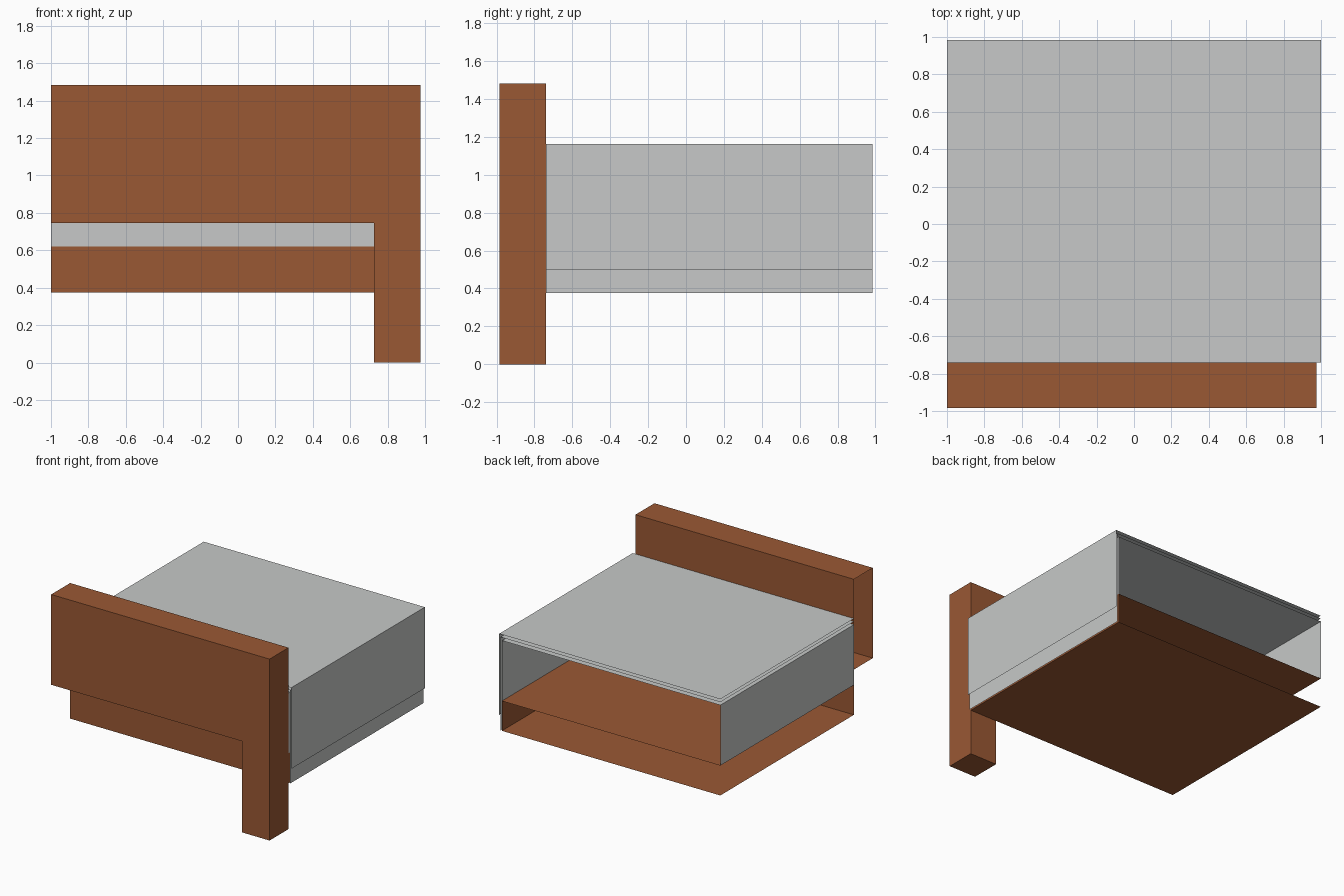
import bpy
import bmesh

if "Cube" in bpy.data.objects:
    bpy.data.objects.remove(bpy.data.objects["Cube"])


def material(name, rgb):
    m = bpy.data.materials.new(name)
    m.diffuse_color = (*rgb, 1)
    m.use_nodes = True
    m.node_tree.nodes["Principled BSDF"].inputs["Base Color"].default_value = m.diffuse_color
    return m


WOOD = material("brown wood", (0.323, 0.098, 0.034))
LINEN = material("pale grey linen", (0.57, 0.584, 0.578))

LEFT, RIGHT = -1.0, 0.975
HEAD, FOOT = -0.74, 0.985


def finish(bm, name, mat):
    mesh = bpy.data.meshes.new(name)
    bm.to_mesh(mesh)
    bm.free()
    mesh.materials.append(mat)
    ob = bpy.data.objects.new(name, mesh)
    bpy.context.collection.objects.link(ob)
    return ob


def extrude_profile(name, mat, points, y0, y1, closed):
    """Sweep an x/z profile along y; a closed profile gets end caps."""
    bm = bmesh.new()
    a = [bm.verts.new((x, y0, z)) for x, z in points]
    b = [bm.verts.new((x, y1, z)) for x, z in points]
    n = len(points)
    for i in range(n if closed else n - 1):
        j = (i + 1) % n
        bm.faces.new((a[i], a[j], b[j], b[i]))
    if closed:
        bm.faces.new(a)
        bm.faces.new(b)
        bmesh.ops.recalc_face_normals(bm, faces=bm.faces)
    return finish(bm, name, mat)


def open_box(name, mat, z0, z1, drop):
    """Thin-walled box; faces pointing along the drop directions are left open."""
    bm = bmesh.new()
    bmesh.ops.create_cube(bm, size=1)
    for v in bm.verts:
        v.co.x = RIGHT if v.co.x > 0 else LEFT
        v.co.y = FOOT if v.co.y > 0 else HEAD
        v.co.z = z1 if v.co.z > 0 else z0
    bm.normal_update()
    gone = [f for f in bm.faces
            if any(f.normal[axis] * sign > 0.9 for axis, sign in drop)]
    bmesh.ops.delete(bm, geom=gone, context='FACES')
    return finish(bm, name, mat)


# Headboard with its leg, hollow and open at the left end
board = extrude_profile(
    "headboard", WOOD,
    [(LEFT, 0.745), (0.728, 0.745), (0.728, 0), (RIGHT, 0), (RIGHT, 1.483), (LEFT, 1.483)],
    -0.985, HEAD, True)
bm = bmesh.new()
bm.from_mesh(board.data)
bm.normal_update()
bmesh.ops.delete(bm, geom=[f for f in bm.faces if f.normal.x < -0.9 and
                           f.calc_center_median().x < -0.9], context='FACES')
bm.to_mesh(board.data)
bm.free()

# Bed base: open at the foot and the left
open_box("bed_base", WOOD, 0.375, 0.619, [(1, 1), (0, -1)])

# Mattress: open at the foot, resting on the base
open_box("mattress", LINEN, 0.619, 1.113, [(1, 1), (2, -1)])

# Two sheets draped over the mattress and down the right side
for name, x, top, hem in (("under_sheet", 0.988, 1.138, 0.375),
                          ("blanket", 1.0, 1.162, 0.499)):
    extrude_profile(name, LINEN, [(x, hem), (x, top), (LEFT, top)], HEAD, FOOT, False)
